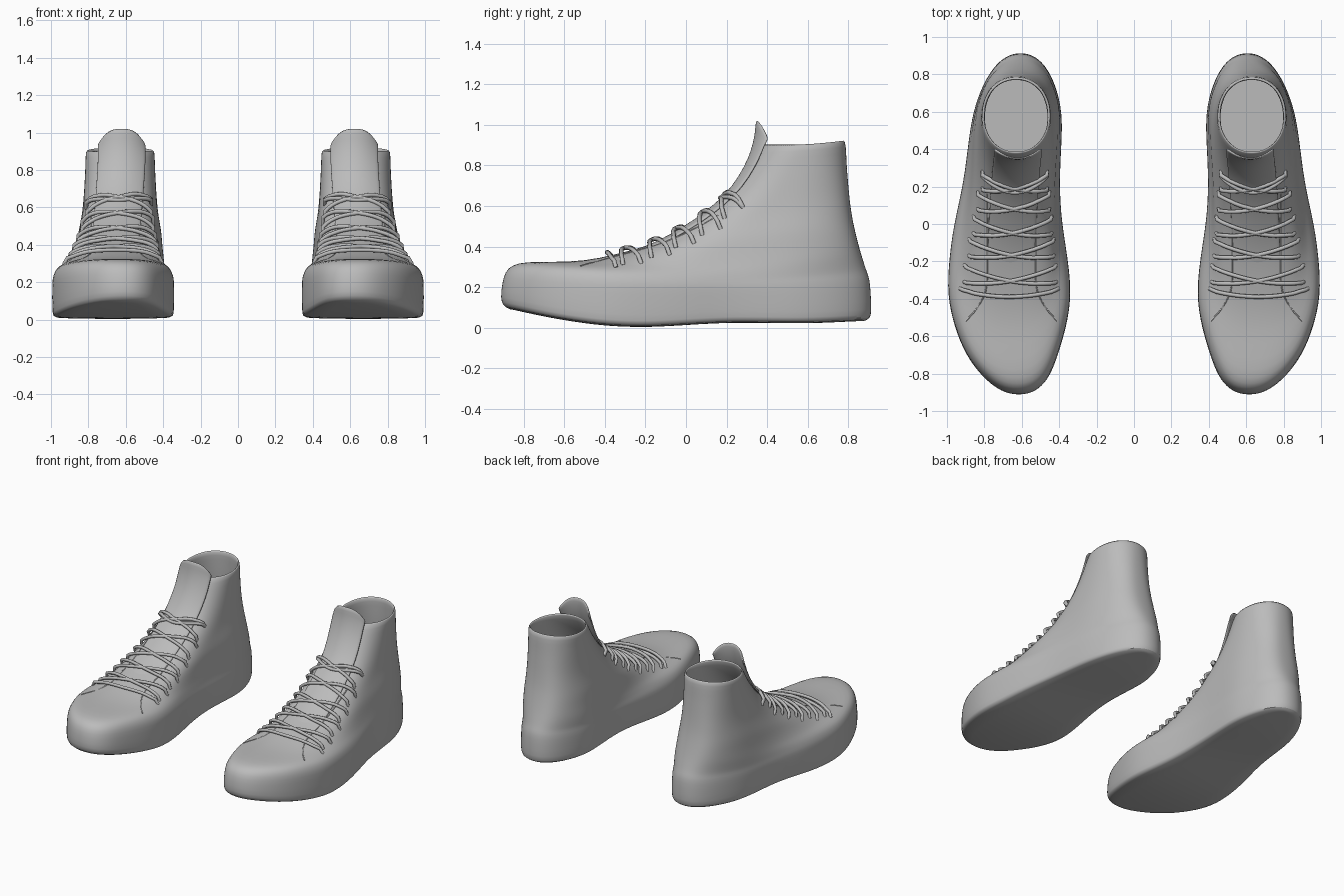
import bpy, bmesh, math
from mathutils import Vector
from mathutils.bvhtree import BVHTree

if "Cube" in bpy.data.objects:
    bpy.data.objects.remove(bpy.data.objects["Cube"])

grey = bpy.data.materials.new("soft_grey")
grey.use_nodes = True
grey.diffuse_color = (0.5, 0.5, 0.5, 1)
grey.node_tree.nodes["Principled BSDF"].inputs["Base Color"].default_value = (0.5, 0.5, 0.5, 1)

N = 56  # points around each outline


def lerp(a, b, t):
    return a + (b - a) * t


def table(pts, y):
    """Piecewise lookup, softened at the knots."""
    def raw(v):
        v = min(max(v, pts[0][0]), pts[-1][0])
        for (a, b), (c, d) in zip(pts, pts[1:]):
            if v <= c:
                return lerp(b, d, (v - a) / (c - a))
    return (raw(y - 0.08) + 2 * raw(y) + raw(y + 0.08)) / 4


# Foot shape along its length: centre line, half width and underside height
CENTRE = [(-.92, .61), (-.7, .655), (-.4, .666), (0, .675), (.2, .657), (.6, .622), (.92, .605)]
HALF = [(-.92, .35), (-.4, .358), (0, .288), (.2, .26), (.4, .268), (.6, .297), (.92, .31)]
UNDER = [(-.92, .105), (-.8, .075), (-.6, .035), (-.4, .008), (-.2, 0), (.2, .025), (.6, .02), (.92, .035)]
COLLAR_X, COLLAR_HALF = 0.63, 0.185


def ring(yf, yb, height, scale=1.0, p=2.2, blend=0.0):
    """Rounded outline from front yf to back yb, blended from foot to ankle."""
    pts = []
    for j in range(N):
        a = 2 * math.pi * j / N
        c, s = math.cos(a), math.sin(a)
        v = (1 - math.copysign(abs(c) ** (2 / p), c)) / 2
        side = math.copysign(abs(s) ** (2 / p), s)
        y = lerp(yf, yb, v)
        cx = lerp(table(CENTRE, y), COLLAR_X, blend)
        hw = lerp(table(HALF, y) * scale, COLLAR_HALF, blend)
        pts.append(Vector((cx + side * hw, y, height(y, v))))
    return pts


def sloped(zf, zb, sag):
    return lambda y, v: lerp(zf, zb, v) - sag * math.sin(math.pi * v)


# Front y, front z, back y, back z, sag, width, roundness, blend to ankle
LAYERS = [
    (-.908, .22, .912, .18, .03, 1, 2.2, 0),
    (-.893, .275, .906, .24, .05, .995, 2.2, 0),
    (-.86, .31, .895, .27, .06, .975, 2.2, 0),
    (-.79, .325, .884, .30, .06, .95, 2.3, 0),
    (-.65, .324, .873, .335, .05, .94, 2.4, .08),
    (-.5, .328, .862, .37, .04, .94, 2.5, .2),
    (-.35, .36, .848, .42, .02, .95, 2.6, .38),
    (-.2, .40, .833, .48, 0, 1, 2.6, .55),
    (-.1, .44, .82, .54, 0, 1, 2.6, .66),
    (0, .495, .811, .60, 0, 1, 2.6, .78),
    (.1, .56, .804, .66, 0, 1, 2.5, .86),
    (.2, .64, .798, .73, 0, 1, 2.4, .92),
    (.275, .73, .793, .79, 0, 1, 2.3, .96),
    (.335, .82, .79, .86, 0, 1, 2.2, 1),
    (.38, .912, .786, .925, .012, 1, 2.1, 1),
]


def shell_rings():
    rings = [ring(-.87, .88, lambda y, v: table(UNDER, y), .94),
             ring(-.905, .91, lambda y, v: table(UNDER, y) + .012, .985),
             ring(-.916, .916, lambda y, v: table(UNDER, y) + .045)]
    for yf, zf, yb, zb, sag, scale, p, blend in LAYERS:
        rings.append(ring(yf, yb, sloped(zf, zb, sag), scale, p, blend))
    return rings


def flat_cap(bm, vs):
    """Close an outline with strips running from side to side."""
    for j in range(N // 2):
        quad = [vs[j], vs[j + 1], vs[N - j - 1], vs[(N - j) % N]]
        bm.faces.new(list(dict.fromkeys(quad)))


def build_shell(rings, sign):
    bm = bmesh.new()
    loops = [[bm.verts.new((p.x * sign, p.y, p.z)) for p in r] for r in rings]
    for a, b in zip(loops, loops[1:]):
        for j in range(N):
            k = (j + 1) % N
            bm.faces.new((a[j], a[k], b[k], b[j]))
    flat_cap(bm, loops[0])
    bmesh.ops.recalc_face_normals(bm, faces=bm.faces)
    return bm


def finish(name, bm, thickness=0.0, offset=-1, subdivide=True):
    me = bpy.data.meshes.new(name)
    bm.to_mesh(me)
    bm.free()
    me.materials.append(grey)
    ob = bpy.data.objects.new(name, me)
    bpy.context.collection.objects.link(ob)
    bpy.ops.object.select_all(action='DESELECT')
    ob.select_set(True)
    bpy.context.view_layer.objects.active = ob
    bpy.ops.object.shade_smooth_by_angle(angle=math.radians(50))
    if thickness:
        mod = ob.modifiers.new("thickness", 'SOLIDIFY')
        mod.thickness, mod.offset = thickness, offset
    if subdivide:
        ob.modifiers.new("smooth", 'SUBSURF').levels = 1
        ob.modifiers["smooth"].render_levels = 1
    return ob


# Tongue centre line as (y, z)
TONGUE = [(-.3, .36), (-.15, .41), (0, .497), (.1, .566), (.2, .652), (.265, .74),
          (.313, .83), (.338, .91), (.348, .97), (.35, 1.022)]


def build_tongue(sign, cols=12):
    bm = bmesh.new()
    rows = []
    for i, (y, z) in enumerate(TONGUE):
        t = i / (len(TONGUE) - 1)
        drop = .09 * max(0, (z - .9) / .122)
        cx, row = lerp(.66, .622, min(1, t * 1.5)), []
        for k in range(cols + 1):
            u = 2 * k / cols - 1
            row.append(bm.verts.new((sign * (cx + u * .128), y + lerp(.03, .055, t) * u * u,
                                     z - drop * abs(u) ** 3)))
        rows.append(row)
    for a, b in zip(rows, rows[1:]):
        for k in range(cols):
            bm.faces.new((a[k], a[k + 1], b[k + 1], b[k]))
    bmesh.ops.recalc_face_normals(bm, faces=bm.faces)
    return bm


def tubes(name, paths, radius, sign):
    cu = bpy.data.curves.new(name, 'CURVE')
    cu.dimensions = '3D'
    cu.bevel_depth, cu.bevel_resolution, cu.use_fill_caps = radius, 2, True
    for path in paths:
        sp = cu.splines.new('POLY')
        sp.points.add(len(path) - 1)
        for pt, p in zip(sp.points, path):
            pt.co = (p.x * sign, p.y, p.z, 1)
    cu.materials.append(grey)
    bpy.context.collection.objects.link(bpy.data.objects.new(name, cu))


rings = shell_rings()
probe = build_shell(rings, 1)
tree = BVHTree.FromBMesh(probe)
probe.free()


def on_surface(x, y, lift):
    loc, normal, _, _ = tree.ray_cast(Vector((x, y, 3)), Vector((0, 0, -1)))
    return loc + normal * lift


def lace(row, reach, lean):
    """One strand over the instep; lean shifts one end forward to cross."""
    t, path = row / 5, []
    hw, y0, cx = lerp(.265, .175, t), LACE_Y[row], lerp(.667, .637, t)
    for k in range(21):
        s = k / 10 - 1
        y = y0 - reach * (1 - s * s) - abs(lean) * (1 + math.copysign(s, lean * s)) / 2
        path.append(on_surface(cx + s * hw, y, .02 if 0 < k < 20 else -.004))
    return path


LACE_Y = [-.345, -.22, -.08, .04, .17, .28]
strands = [lace(0, .04, 0), lace(5, .1, 0)]
for r in range(1, 6):
    strands += [lace(r, .035, .09), lace(r, .035, -.09)]

# Seams beside the tongue, sweeping out toward the toe
seams = []
for side in (-1, 1):
    seam = [on_surface(.655 + side * (.13 + .12 * max(0, -.3 - y) ** 2 / .05), y, 0)
            for y in [-.52 + .04 * k for k in range(18)]]
    seams.append(seam)

for label, sign in (("left", 1), ("right", -1)):
    finish(label + "_shoe_body", build_shell(rings, sign), .018)
    finish(label + "_tongue", build_tongue(sign), .014, 0)
    insole = bmesh.new()
    outline = ring(-.8, .86, lambda y, v: .15, .88)
    flat_cap(insole, [insole.verts.new((p.x * sign, p.y, p.z)) for p in outline])
    bmesh.ops.recalc_face_normals(insole, faces=insole.faces)
    if sum(f.normal.z for f in insole.faces) < 0:
        bmesh.ops.reverse_faces(insole, faces=insole.faces)
    finish(label + "_insole", insole, subdivide=False)
    tubes(label + "_laces", strands, .011, sign)
    tubes(label + "_seams", seams, .004, sign)
